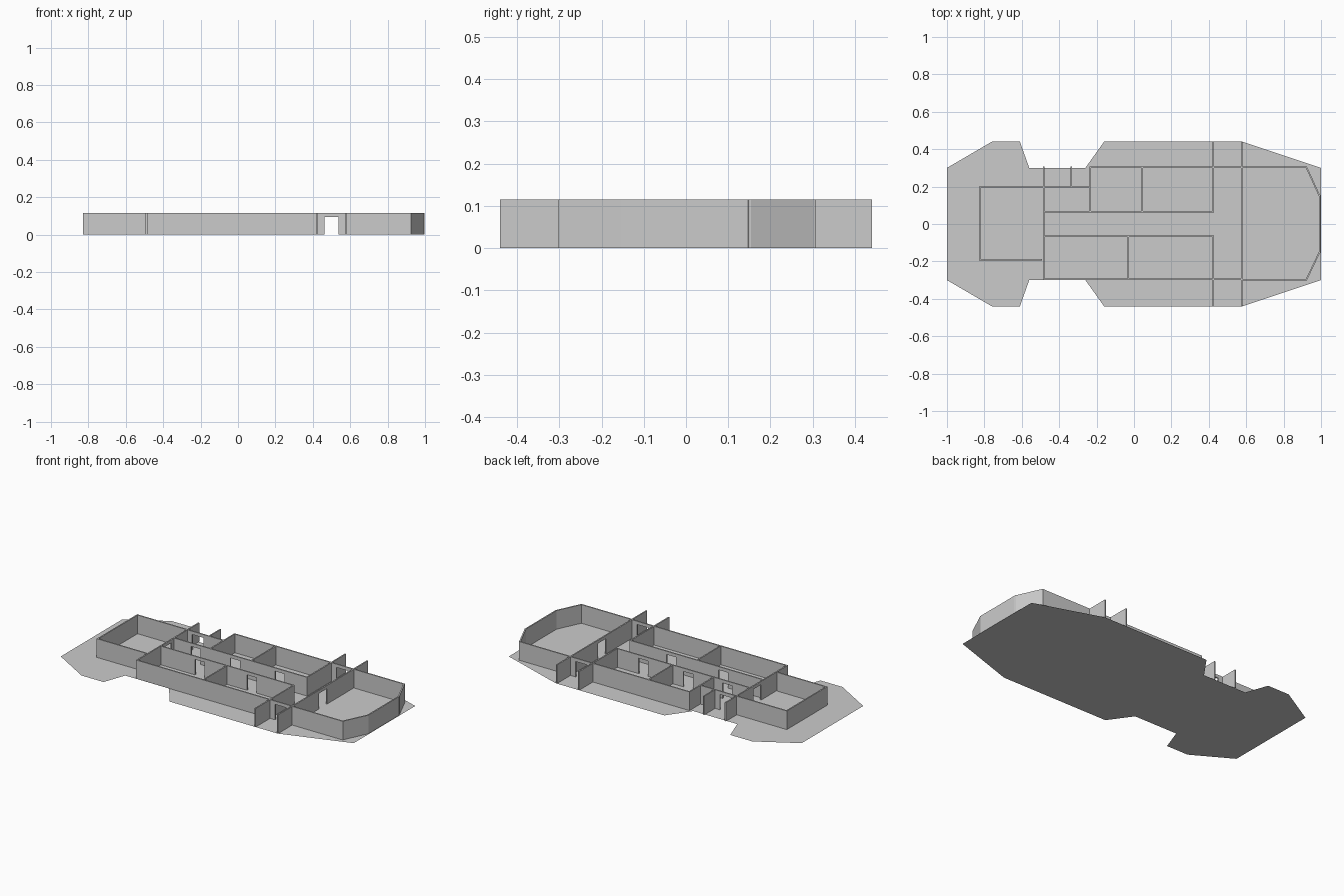
import bpy, bmesh
from mathutils import Vector

if "Cube" in bpy.data.objects:
    bpy.data.objects.remove(bpy.data.objects["Cube"])

H, DOOR_H, DOOR_W, T = 0.115, 0.095, 0.076, 0.008


def finish(bm, name):
    bmesh.ops.recalc_face_normals(bm, faces=bm.faces)
    me = bpy.data.meshes.new(name)
    bm.to_mesh(me)
    bm.free()
    ob = bpy.data.objects.new(name, me)
    bpy.context.collection.objects.link(ob)
    return ob


def wall(name, a, b, doors=(), width=DOOR_W):
    """Upright wall from a to b; its elevation profile steps around each door.
    Doors are distances measured from a."""
    a, b = Vector(a), Vector(b)
    length = (b - a).length
    d = (b - a) / length
    n = Vector((-d.y, d.x)) * T / 2
    prof = [(-T / 2, 0)]
    for c in sorted(doors):
        l, r = c - width / 2, c + width / 2
        prof += [(l, 0), (l, DOOR_H), (r, DOOR_H), (r, 0)]
    prof += [(length + T / 2, 0), (length + T / 2, H), (-T / 2, H)]
    bm = bmesh.new()
    vs = [bm.verts.new((*(a + d * s - n), z)) for s, z in prof]
    face = bm.faces.new(vs)
    ext = bmesh.ops.extrude_face_region(bm, geom=[face], use_keep_orig=True)
    moved = [v for v in ext["geom"] if isinstance(v, bmesh.types.BMVert)]
    bmesh.ops.translate(bm, verts=moved, vec=(*(n * 2), 0))
    return finish(bm, name)


# Hull floor: half outline mirrored across y
half = [(-1, .30), (-.76, .44), (-.61, .44), (-.56, .30), (-.26, .30),
        (-.16, .44), (.58, .44), (1, .30)]
bm = bmesh.new()
bm.faces.new([bm.verts.new((x, y, 0)) for x, y in
              half + [(x, -y) for x, y in reversed(half)]])
floor = finish(bm, "deck_floor")
if floor.data.polygons[0].normal.z < 0:
    floor.data.flip_normals()

# Long outer walls with side hatches
wall("left_outer_wall", (-.235, .303), (.575, .303), [.735])
wall("right_outer_wall", (-.483, -.295), (.575, -.295), [.983])

# Cockpit shell
nose = [(.575, .303), (.922, .303), (.992, .15), (.992, -.15), (.922, -.297), (.575, -.297)]
for i in range(len(nose) - 1):
    wall(f"cockpit_wall_{i}", nose[i], nose[i + 1])
wall("cockpit_bulkhead", (.577, -.436), (.577, .436), [.436])

# Cross passage forward of the cabins
wall("passage_wall_left", (.425, .065), (.425, .436))
wall("passage_wall_right", (.425, -.436), (.425, -.065))

# Central corridor
wall("corridor_wall_left", (-.483, .065), (.425, .065), [.153, .42, .725], .065)
wall("corridor_wall_right", (-.483, -.065), (.425, -.065), [.27, .625], .065)

# Cabin dividers
wall("right_cabin_divider", (-.03, -.295), (-.03, -.065))
for i, x in enumerate((-.235, .045)):
    wall(f"left_cabin_divider_{i}", (x, .065), (x, .303))

# Rear hold and side airlock
wall("hold_bulkhead", (-.483, -.295), (-.483, .303), [.295])
wall("airlock_side", (-.335, .197), (-.335, .303))
wall("hold_left_wall", (-.825, .197), (-.235, .197), [.415])
wall("hold_rear_wall", (-.825, -.19), (-.825, .197))
wall("hold_right_wall", (-.825, -.19), (-.495, -.19))
